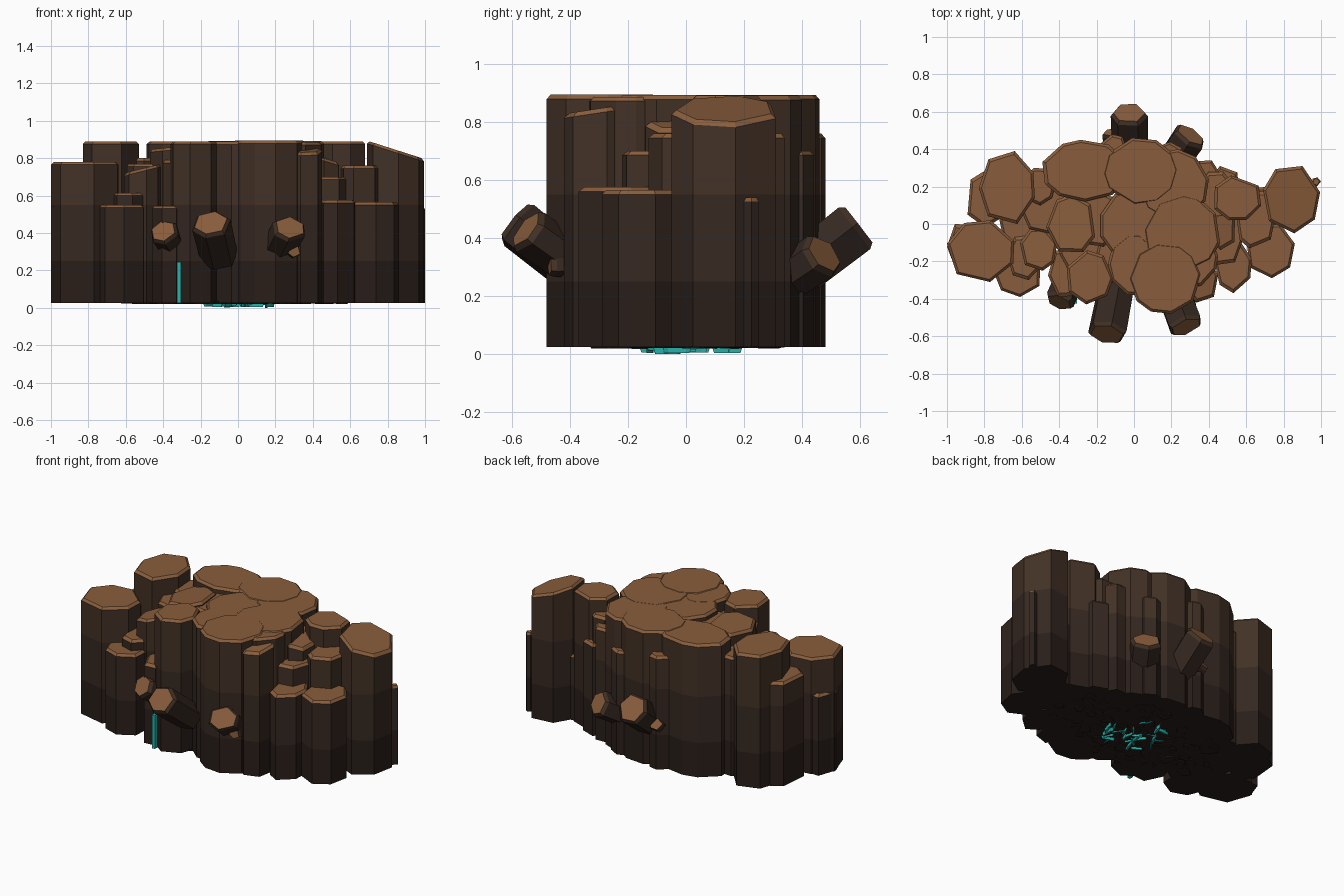
import bpy, bmesh, math, random
from mathutils import Vector

if "Cube" in bpy.data.objects:
    bpy.data.objects.remove(bpy.data.objects["Cube"])

random.seed(11)

def mat(name, c):
    m = bpy.data.materials.new(name)
    m.diffuse_color = (*c, 1)
    m.use_nodes = True
    m.node_tree.nodes["Principled BSDF"].inputs["Base Color"].default_value = m.diffuse_color
    return m

M = [mat("rock_low", (0.022, 0.013, 0.010)), mat("rock_mid", (0.036, 0.021, 0.015)),
     mat("rock_high", (0.055, 0.031, 0.019)), mat("rock_top", (0.25, 0.11, 0.045)),
     mat("teal_glow", (0.02, 0.46, 0.41))]
BASE = 0.025

def finish(bm, name):
    bmesh.ops.recalc_face_normals(bm, faces=bm.faces)
    me = bpy.data.meshes.new(name)
    bm.to_mesh(me)
    bm.free()
    for m in M:
        me.materials.append(m)
    ob = bpy.data.objects.new(name, me)
    bpy.context.collection.objects.link(ob)
    return ob

def polygon(x0, x1, y0, y1, n, jit=.22):
    """Irregular polygon stretched to fill the given rectangle."""
    a0 = random.uniform(0, 6.28)
    p = []
    for i in range(n):
        a = a0 + (i + random.uniform(-jit, jit)) * math.tau / n
        p.append((math.cos(a), math.sin(a)))
    lo = [min(q[k] for q in p) for k in (0, 1)]
    hi = [max(q[k] for q in p) for k in (0, 1)]
    return [(x0 + (x1 - x0) * (q[0] - lo[0]) / (hi[0] - lo[0]),
             y0 + (y1 - y0) * (q[1] - lo[1]) / (hi[1] - lo[1])) for q in p]

def loft(bm, rings, mats):
    """Skin stacked rings, one material per band, last one for the cap."""
    vs = [[bm.verts.new(c) for c in r] for r in rings]
    n = len(vs[0])
    for k in range(len(vs) - 1):
        for i in range(n):
            j = (i + 1) % n
            bm.faces.new((vs[k][i], vs[k][j], vs[k + 1][j], vs[k + 1][i])).material_index = mats[k]
    bm.faces.new(vs[0][::-1]).material_index = 0
    bm.faces.new(vs[-1]).material_index = mats[-1]

def column(name, x0, x1, y0, y1, z, sx=0, sy=0, n=7):
    """Basalt column: flat foot, chamfered top, optional sloping top."""
    p = polygon(x0, x1, y0, y1, n)
    cx, cy = (x0 + x1) / 2, (y0 + y1) / 2
    w = min(x1 - x0, y1 - y0)
    k = 1 - 2 * min(.014, w * .15) / w
    top = lambda x, y: z + sx * (x - cx) + sy * (y - cy)
    rings = [[(x, y, BASE) for x, y in p]]
    mats = []
    for i, h in enumerate((0.25, 0.55)):
        if h < z - 0.1:
            rings.append([(x, y, h) for x, y in p])
            mats.append(i)
    mats += [len(mats), 3, 3]
    rings.append([(x, y, top(x, y) - .015) for x, y in p])
    q = [(cx + (x - cx) * k, cy + (y - cy) * k) for x, y in p]
    rings.append([(x, y, top(x, y)) for x, y in q])
    bm = bmesh.new()
    loft(bm, rings, mats)
    finish(bm, name)

def crystal(name, root, tip, r, n=6):
    """Leaning prism bursting out of the side."""
    a, b = Vector(root), Vector(tip)
    d = (b - a).normalized()
    u = d.cross(Vector((0, 0, 1))).normalized()
    v = d.cross(u)
    p = polygon(-r, r, -r * .9, r * .9, n, .12)
    ring = lambda c, s: [c + u * x * s + v * y * s for x, y in p]
    bm = bmesh.new()
    loft(bm, [ring(a, .95), ring(b - d * .02, 1), ring(b, .85)], [1, 2, 3])
    finish(bm, name)

# central plateau columns
for i, c in enumerate([
    (-.49, -.04, .12, .45, .890), (-.17, .24, .10, .46, .893), (.02, .40, .02, .40, .891),
    (-.18, .22, -.22, .20, .888), (.05, .46, -.26, .16, .892), (-.03, .36, -.48, -.10, .894),
    (-.14, .14, -.38, -.05, .889), (.16, .45, -.34, -.02, .886)]):
    column(f"plateau_column_{i}", *c, n=10)

# low filler that closes the gaps between the columns
for i, c in enumerate([(-.34, -.08, -.12, .18, .85), (-.40, -.12, -.28, .0, .79),
                       (.36, .60, -.22, .10, .70), (.34, .54, .02, .28, .80),
                       (-.72, -.46, -.2, .12, .60), (-.6, -.42, .1, .3, .80)]):
    column(f"filler_column_{i}", *c)

# right side columns
column("right_end_column", .69, .995, -.05, .31, .845, sx=-.32, n=7)
column("right_end_sliver", .95, 1.0, .20, .25, .54, n=5)
column("right_inner_column", .43, .68, .02, .26, .89)
column("right_mid_column", .54, .76, -.13, .18, .76)
column("right_front_column", .60, .86, -.29, .0, .565)
column("right_front_low_column", .43, .63, -.37, -.08, .575)
column("right_front_tall_column", .28, .45, -.42, -.19, .845, sy=.15)
column("right_notch_column", .38, .54, -.14, .08, .80, sx=-.3, n=6)
column("right_link_column", .55, .82, -.05, .2, .45)
column("back_right_column", .30, .47, .17, .34, .76, n=6)
column("back_right_low_column", .40, .56, .12, .31, .62, n=6)

# left side columns
column("left_end_column", -1.0, -.64, -.31, .02, .78)
column("left_end_low_column", -1.0, -.85, -.22, .0, .55, n=6)
column("left_back_column", -.83, -.53, .0, .39, .89)
column("left_back_low_column", -.89, -.68, -.02, .28, .70, n=6)
column("left_front_low_column", -.75, -.50, -.39, -.15, .55)
column("left_front_step_column", -.68, -.50, -.30, -.06, .615)
column("left_sloped_column", -.61, -.41, -.25, -.02, .745, sx=.25)
column("left_inner_column", -.62, -.30, -.06, .26, .77)
column("left_core_column", -.47, -.21, -.15, .16, .86, sx=.1)
column("front_left_column", -.36, -.11, -.43, -.14, .89)
column("front_left_low_column", -.46, -.28, -.39, -.14, .545, n=6)
column("front_notch_column", -.22, -.03, -.32, -.06, .81, n=6)
column("back_left_low_column", -.46, -.28, .2, .42, .6, n=6)
column("back_notch_column", -.18, -.03, .32, .48, .76, n=6)
column("back_low_column", .08, .26, .28, .44, .7, n=6)

# leaning crystals
crystal("front_crystal", (-.10, -.36, .27), (-.145, -.59, .455), .10)
crystal("front_right_crystal", (.20, -.34, .28), (.28, -.55, .43), .09)
crystal("front_left_crystal", (-.33, -.25, .30), (-.40, -.42, .41), .08)
crystal("front_stub_crystal", (.28, -.36, .30), (.30, -.47, .30), .038, 5)
crystal("back_crystal", (-.02, .33, .24), (-.025, .595, .445), .10)
crystal("back_right_crystal", (.20, .32, .24), (.305, .475, .345), .09)
crystal("back_left_stub", (-.10, .36, .25), (-.13, .49, .33), .045, 5)

# glowing strip on the front
bm = bmesh.new()
bmesh.ops.create_cube(bm, size=1)
for v in bm.verts:
    v.co = (-.315 + v.co.x * .02, -.41 + v.co.y * .03, .135 + v.co.z * .22)
for f in bm.faces:
    f.material_index = 4
finish(bm, "glow_strip")

# rubble and glowing cracks under the base
def shards(name, count, ex, ey, size, m, depth, stretch):
    bm = bmesh.new()
    for _ in range(count):
        a, r = random.uniform(0, math.tau), math.sqrt(random.random())
        cx, cy = ex * r * math.cos(a), ey * r * math.sin(a)
        s, t = random.uniform(.5, 1) * size, random.uniform(0, 3.14)
        z = BASE - depth * random.uniform(.2, 1)
        p = polygon(-s, s, -s * stretch, s * stretch, 5)
        rot = lambda x, y: (cx + x * math.cos(t) - y * math.sin(t),
                            cy + x * math.sin(t) + y * math.cos(t))
        loft(bm, [[(*rot(x * .8, y * .8), z) for x, y in p],
                  [(*rot(x, y), BASE + .01) for x, y in p]], [m, m])
    for f in bm.faces:
        f.material_index = m
    finish(bm, name)

shards("base_rubble", 110, .62, .30, .06, 0, .006, .8)
shards("base_glow_cracks", 26, .18, .18, .06, 4, .025, .15)
